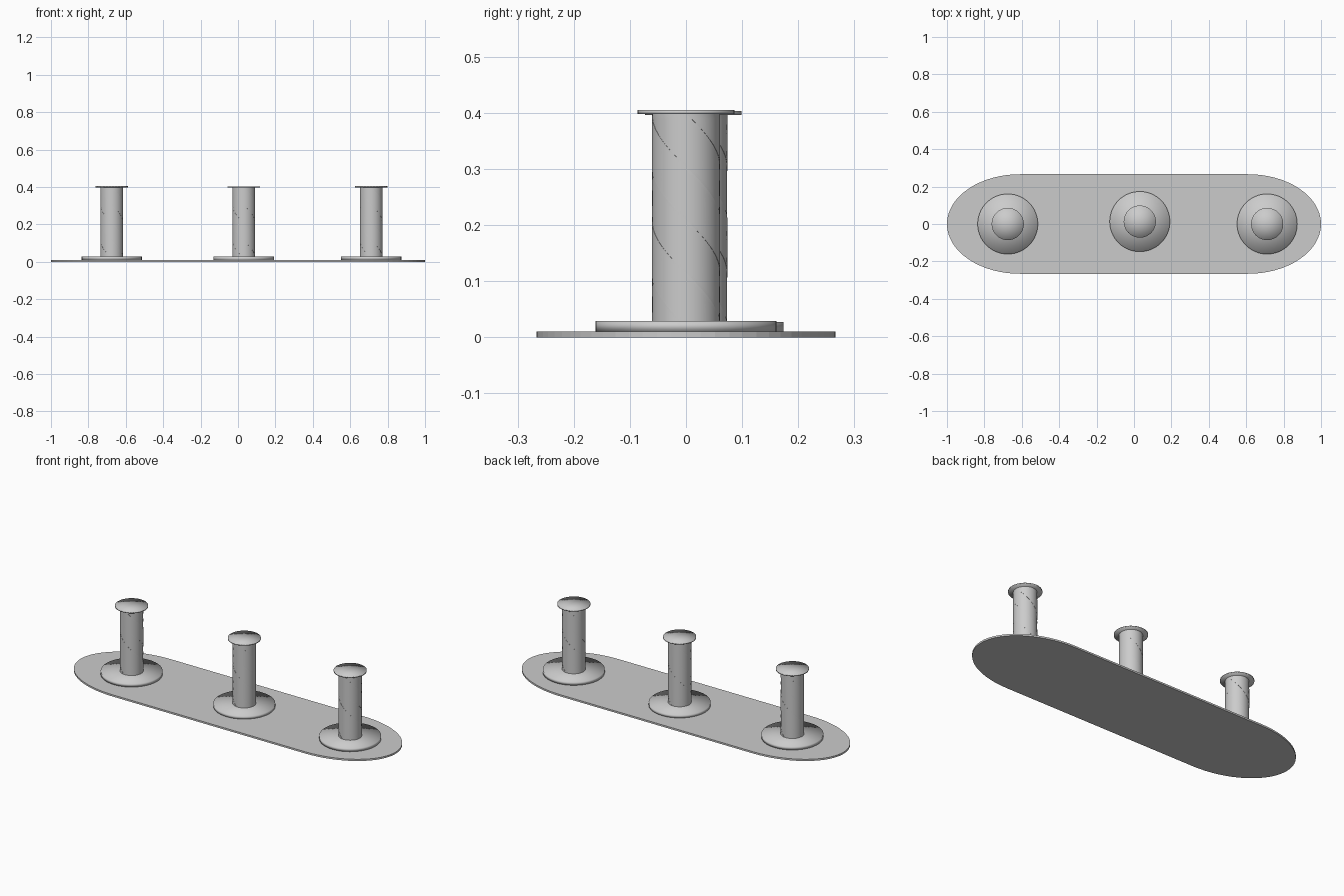
import bpy, bmesh
from math import sin, cos, pi

if "Cube" in bpy.data.objects:
    bpy.data.objects.remove(bpy.data.objects["Cube"])


def make_object(name, bm, smooth):
    bmesh.ops.recalc_face_normals(bm, faces=bm.faces)
    for f in bm.faces:
        f.smooth = smooth
    me = bpy.data.meshes.new(name)
    bm.to_mesh(me)
    bm.free()
    ob = bpy.data.objects.new(name, me)
    bpy.context.collection.objects.link(ob)
    return ob


def plate(name, half_x, half_y, end, height, steps=32):
    """Long slab with half-ellipse ends."""
    bm = bmesh.new()
    pts = []
    for side in (1, -1):
        for i in range(steps + 1):
            a = -pi / 2 + pi * i / steps
            pts.append((side * (half_x - end + end * cos(a)), side * half_y * sin(a), 0))
    face = bm.faces.new([bm.verts.new(p) for p in pts])
    top = bmesh.ops.extrude_face_region(bm, geom=[face])["geom"]
    bmesh.ops.translate(bm, vec=(0, 0, height),
                        verts=[v for v in top if isinstance(v, bmesh.types.BMVert)])
    return make_object(name, bm, False)


def disc(name, x, y, radius, z0, z1):
    """Thin disc, softly shaded over the rim."""
    bm = bmesh.new()
    bmesh.ops.create_cone(bm, cap_ends=True, cap_tris=True, segments=64,
                          radius1=radius, radius2=radius, depth=z1 - z0)
    bmesh.ops.translate(bm, verts=bm.verts, vec=(x, y, (z0 + z1) / 2))
    return make_object(name, bm, True)


def striped_pole(name, x, y, radius, z0, z1, stripes=2, per_band=12, rows=40):
    """Pole whose alternate spiral bands stand very slightly proud."""
    section = []
    for band in range(stripes * 2):
        r = radius if band % 2 == 0 else radius - 0.0006
        for i in range(per_band + 1):
            section.append((r, pi * (band + i / per_band) / stripes))
    bm = bmesh.new()
    rings = []
    for k in range(rows + 1):
        t = k / rows
        rings.append([bm.verts.new((x + r * cos(a - 2 * pi * t),
                                    y + r * sin(a - 2 * pi * t),
                                    z0 + (z1 - z0) * t)) for r, a in section])
    n = len(section)
    for lo, hi in zip(rings, rings[1:]):
        for i in range(n):
            j = (i + 1) % n
            bm.faces.new((lo[i], lo[j], hi[j], hi[i]))
    bm.faces.new(rings[0][::-1])
    bm.faces.new(rings[-1])
    ob = make_object(name, bm, True)
    bpy.ops.object.select_all(action='DESELECT')
    bpy.context.view_layer.objects.active = ob
    ob.select_set(True)
    bpy.ops.object.shade_smooth_by_angle(angle=pi / 6)
    return ob


# Base plate
plate("base_plate", 1.0, 0.266, 0.39, 0.01)

# Three poles, each with a foot and a cap; the middle one sits a touch lower
for label, x, y, dz in (("left", -0.675, 0, 0),
                        ("middle", 0.031, 0.013, -0.002),
                        ("right", 0.712, 0, 0)):
    disc(label + "_foot", x, y, 0.161, 0.01 + dz, 0.029 + dz)
    striped_pole(label + "_pole", x, y, 0.061, 0.02 + dz, 0.399 + dz)
    disc(label + "_cap", x, y, 0.086, 0.398 + dz, 0.405 + dz)
